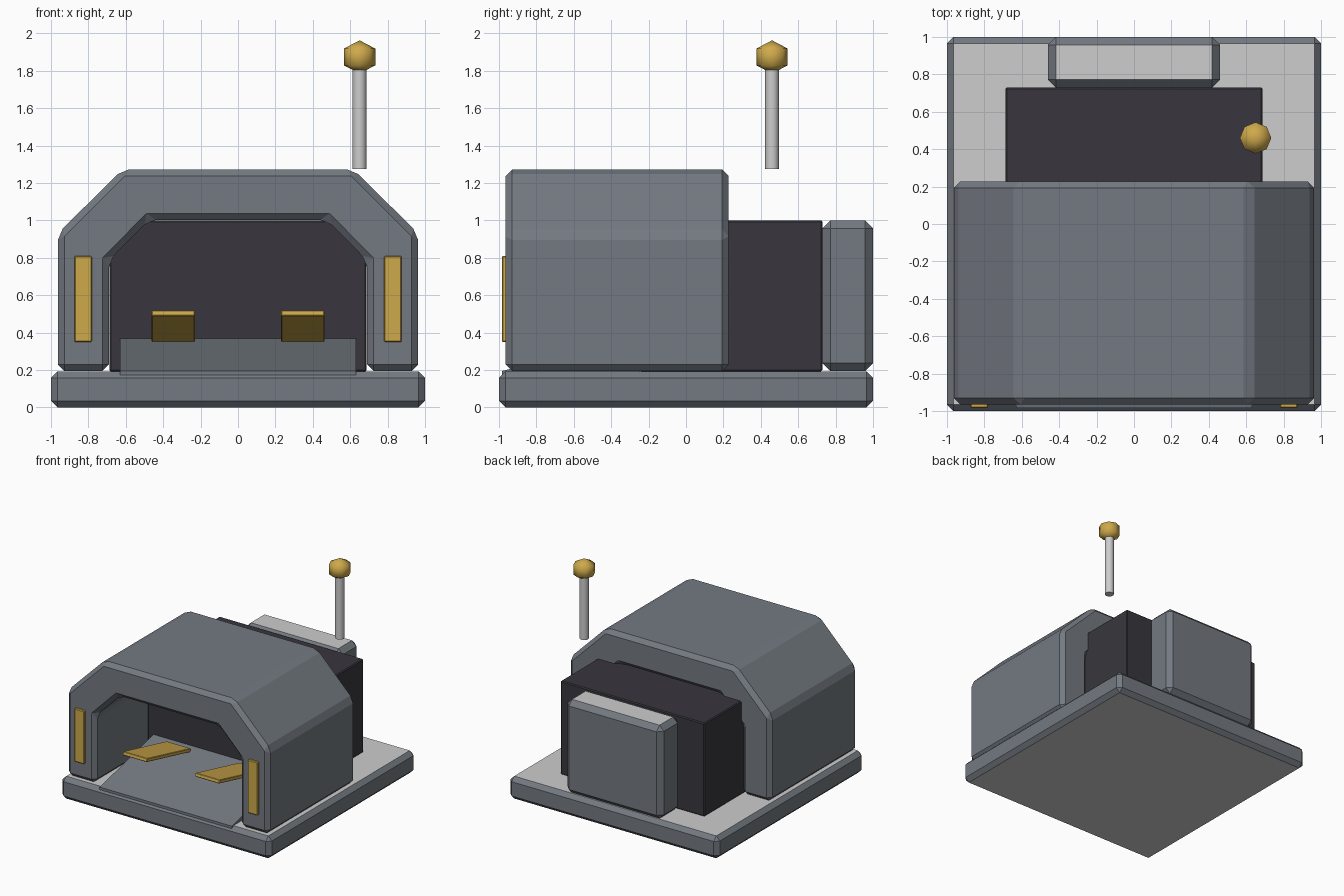
import bpy, bmesh, math
from mathutils import Matrix, Vector

if "Cube" in bpy.data.objects:
    bpy.data.objects.remove(bpy.data.objects["Cube"])


def material(name, colour):
    m = bpy.data.materials.new(name)
    m.diffuse_color = (*colour, 1)
    m.use_nodes = True
    m.node_tree.nodes["Principled BSDF"].inputs["Base Color"].default_value = m.diffuse_color
    return m


GREY = material("slate grey", (0.174, 0.195, 0.223))
LIGHT = material("light grey", (0.61, 0.61, 0.61))
DARK = material("charcoal", (0.040, 0.037, 0.047))
YELLOW = material("amber", (0.62, 0.40, 0.07))


def finish(name, bm, *mats):
    bmesh.ops.recalc_face_normals(bm, faces=bm.faces)
    me = bpy.data.meshes.new(name)
    bm.to_mesh(me)
    bm.free()
    for m in mats:
        me.materials.append(m)
    ob = bpy.data.objects.new(name, me)
    bpy.context.collection.objects.link(ob)
    return ob


def bevel_all(bm, width):
    edges = [e for e in bm.edges if e.calc_face_angle(0) > 0.3]
    bmesh.ops.bevel(bm, geom=edges, offset=width, segments=1,
                    profile=0.5, affect='EDGES', clamp_overlap=True)


def box(name, lo, hi, bevel, *mats, tilt=0.0):
    """Bevelled box; a second material goes on the top and bottom faces."""
    lo, hi = Vector(lo), Vector(hi)
    bm = bmesh.new()
    bmesh.ops.create_cube(bm, size=1, matrix=Matrix.Diagonal((*(hi - lo), 1)))
    if bevel:
        bevel_all(bm, bevel)
    bm.normal_update()
    if len(mats) > 1:
        for f in bm.faces:
            f.material_index = int(abs(f.normal.z) > 0.9)
    bm.transform(Matrix.Translation((lo + hi) / 2) @ Matrix.Rotation(tilt, 4, 'X'))
    return finish(name, bm, *mats)


def prism(name, points, offset, bevel, mat):
    """Extrude a closed outline of 3D points along an offset."""
    bm = bmesh.new()
    face = bm.faces.new([bm.verts.new(p) for p in points])
    ext = bmesh.ops.extrude_face_region(bm, geom=[face], use_keep_orig=True)
    verts = [g for g in ext["geom"] if isinstance(g, bmesh.types.BMVert)]
    bmesh.ops.translate(bm, vec=offset, verts=verts)
    bmesh.ops.recalc_face_normals(bm, faces=bm.faces)
    if bevel:
        bevel_all(bm, bevel)
    return finish(name, bm, mat)


# Base slab and rear block, light on top and bottom
box("base_slab", (-1, -1, 0), (1, 1, 0.193), 0.035, GREY, LIGHT)
box("rear_block", (-0.46, 0.73, 0.195), (0.46, 1, 1.0), 0.042, GREY, LIGHT)

# Dark core closing the tunnel
box("core_box", (-0.688, -0.25, 0.193), (0.688, 0.73, 1.0), 0.008, DARK)

# Arched shell: right half of the outline, mirrored
half = [(0.69, 0.195), (0.963, 0.195), (0.963, 0.93), (0.62, 1.272)]
inner = [(0.475, 1.003), (0.69, 0.785)]
outline = half + [(-x, z) for x, z in reversed(half)]
outline += [(-x, z) for x, z in reversed(inner)] + inner
prism("arch_shell", [(x, -0.965, z) for x, z in outline], (0, 1.193, 0), 0.035, GREY)

# Entrance ramp
ramp = [(-0.985, 0.15), (-0.985, 0.195), (-0.245, 0.37), (-0.245, 0.15)]
prism("entry_ramp", [(-0.632, y, z) for y, z in ramp], (1.264, 0, 0), 0, GREY)

# Tilted floor plates and front marker strips, one per side
for side, s in (("left", -1), ("right", 1)):
    cx = 0.346 * s
    box(side + "_floor_plate", (cx - 0.116, -0.92, 0.42), (cx + 0.116, -0.31, 0.45),
        0.004, YELLOW, tilt=math.radians(-13.2))
    cx = 0.828 * s
    box(side + "_front_strip", (cx - 0.047, -0.985, 0.35), (cx + 0.047, -0.945, 0.81),
        0.006, YELLOW)

# Antenna pole and ball
bm = bmesh.new()
bmesh.ops.create_cone(bm, cap_ends=True, segments=12, radius1=0.037, radius2=0.037,
                      depth=0.53, matrix=Matrix.Translation((0.65, 0.46, 1.54)))
pole = finish("antenna_pole", bm, LIGHT)
bm = bmesh.new()
bmesh.ops.create_uvsphere(bm, u_segments=8, v_segments=3, radius=1,
                          matrix=Matrix.Translation((0.65, 0.46, 1.874))
                          @ Matrix.Diagonal((0.097, 0.097, 0.089, 1)))
ball = finish("antenna_ball", bm, YELLOW)
for ob in (pole, ball):
    for f in ob.data.polygons:
        f.use_smooth = ob is ball or abs(f.normal.z) < 0.5
